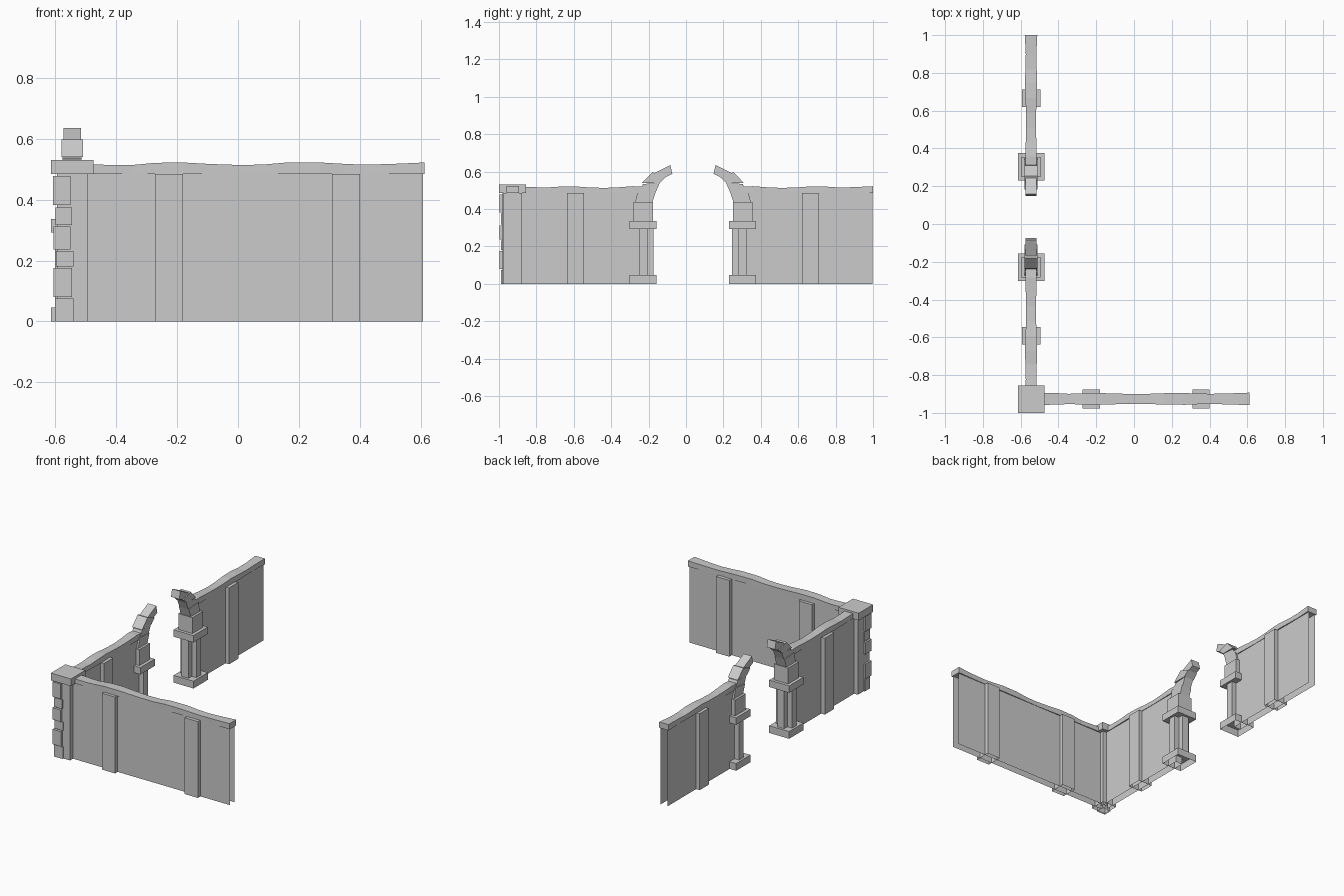
import bpy, bmesh

if "Cube" in bpy.data.objects:
    bpy.data.objects.remove(bpy.data.objects["Cube"])

WX, WY = -0.545, -0.926      # centre lines of the gate wall and front wall
GATE_Y = 0.037               # gate opening is mirrored about this y
WALL_H = 0.485


def mesh_object(name, verts, faces):
    me = bpy.data.meshes.new(name)
    me.from_pydata(verts, [], faces)
    bm = bmesh.new()
    bm.from_mesh(me)
    bmesh.ops.recalc_face_normals(bm, faces=bm.faces)
    bm.to_mesh(me)
    bm.free()
    ob = bpy.data.objects.new(name, me)
    bpy.context.collection.objects.link(ob)
    return ob


def loft(name, rings, caps=(True, True)):
    """Skin four-sided rings into a bar."""
    verts = [v for r in rings for v in r]
    faces = []
    for i in range(len(rings) - 1):
        for k in range(4):
            a, b = 4 * i + k, 4 * i + (k + 1) % 4
            faces.append((a, b, b + 4, a + 4))
    n = len(verts)
    if caps[0]:
        faces.append((3, 2, 1, 0))
    if caps[1]:
        faces.append((n - 4, n - 3, n - 2, n - 1))
    return mesh_object(name, verts, faces)


def box(name, x, y, z):
    """Box from ranges; undersides resting on the ground are left open."""
    x, y = sorted(x), sorted(y)
    rings = [[(x[0], y[0], h), (x[1], y[0], h), (x[1], y[1], h), (x[0], y[1], h)] for h in z]
    return loft(name, rings, (z[0] > 0.001, True))


def wall_panel(name, p, along_x):
    """Thin hollow wall, open below and at the far end."""
    t = 0.024
    if along_x:
        ring = lambda u: [(u, WY - t, 0), (u, WY - t, WALL_H), (u, WY + t, WALL_H), (u, WY + t, 0)]
    else:
        ring = lambda u: [(WX - t, u, 0), (WX - t, u, WALL_H), (WX + t, u, WALL_H), (WX + t, u, 0)]
    ob = loft(name, [ring(u) for u in p], (True, False))
    bm = bmesh.new()
    bm.from_mesh(ob.data)
    low = [f for f in bm.faces if all(v.co.z < 0.001 for v in f.verts)]
    bmesh.ops.delete(bm, geom=low, context='FACES')
    bm.to_mesh(ob.data)
    bm.free()


def coping(name, stations, place):
    """Uneven coping course: stations are (distance, top, half width)."""
    rings = []
    for u, top, w in stations:
        rings.append([place(u, -w, WALL_H), place(u, w, WALL_H), place(u, w, top), place(u, -w, top)])
    loft(name, rings)


# Front wall with pilasters and coping
wall_panel("front_wall", (WX, 0.608), True)
for i, cx in enumerate((-0.227, 0.355)):
    box(f"front_pilaster_{i}", (cx - 0.046, cx + 0.046), (WY - 0.05, WY + 0.05), (0, WALL_H))
coping("front_coping", [
    (-0.50, 0.517, 0.032), (-0.40, 0.513, 0.030), (-0.345, 0.514, 0.027),
    (-0.27, 0.521, 0.030), (-0.18, 0.522, 0.031), (-0.09, 0.517, 0.028),
    (0.0, 0.514, 0.026), (0.08, 0.515, 0.027), (0.16, 0.522, 0.030),
    (0.27, 0.522, 0.031), (0.34, 0.518, 0.028), (0.41, 0.515, 0.027),
    (0.50, 0.517, 0.029), (0.612, 0.522, 0.033)],
    lambda u, w, z: (u, WY + w, z))

# Corner pillar, cap and quoin stones
box("corner_pillar", (-0.595, -0.495), (-0.98, -0.876), (0, WALL_H))
box("corner_cap", (-0.615, -0.474), (-1.0, -0.855), (WALL_H, 0.531))
quoins = [(0, 0.075, 0.602, 0.540), (0.08, 0.175, 0.606, 0.546), (0.18, 0.232, 0.598, 0.540),
          (0.237, 0.312, 0.606, 0.550), (0.317, 0.375, 0.600, 0.545), (0.382, 0.477, 0.607, 0.550)]
for i, (z0, z1, xo, xi) in enumerate(quoins):
    out = -0.996 if i % 2 else -0.988
    box(f"quoin_{i}", (-xo, -xi), (out, -0.935), (z0, z1))

# Arch inner and outer joints as (distance from gate middle, z)
inner = [(0.217, 0.437), (0.198, 0.492), (0.177, 0.540), (0.145, 0.571), (0.110, 0.588)]
outer = [(0.309, 0.437), (0.294, 0.500), (0.272, 0.540), (0.216, 0.597), (0.127, 0.641)]
mids = [0.035, 0.031, 0.035, 0.029]

# Both halves of the gate wall
for s, side in ((1, "back"), (-1, "near")):
    Y = lambda u: GATE_Y + s * u
    yr = lambda c, h: (Y(c - h), Y(c + h))
    xr = lambda h: (WX - h, WX + h)

    wall_panel(f"{side}_gate_wall", (Y(0.27), Y(0.961)), False)
    box(f"{side}_pilaster", xr(0.049), yr(0.628, 0.046), (0, WALL_H))
    coping(f"{side}_coping", [
        (0.25, 0.518, 0.028), (0.32, 0.522, 0.030), (0.40, 0.516, 0.028),
        (0.47, 0.513, 0.026), (0.55, 0.515, 0.027), (0.63, 0.521, 0.029),
        (0.71, 0.520, 0.032), (0.78, 0.515, 0.030), (0.86, 0.517, 0.028),
        (0.963, 0.522, 0.033)],
        lambda u, w, z: (WX + w, Y(u), z))

    # Gate pier: base, cross-shaped shaft, cap and springer block
    c = 0.266
    box(f"{side}_pier_base", xr(0.07), yr(c, 0.072), (0, 0.046))
    box(f"{side}_pier_shaft_a", xr(0.056), yr(c, 0.023), (0.046, 0.292))
    box(f"{side}_pier_shaft_b", xr(0.024), yr(c, 0.056), (0.046, 0.292))
    box(f"{side}_pier_cap", xr(0.07), yr(c, 0.072), (0.292, 0.336))
    box(f"{side}_springer", xr(0.05), yr(c, 0.053), (0.336, 0.437))

    # Broken arch stones
    for i, w in enumerate(mids):
        rings = []
        for k in (i, i + 1):
            (a, az), (b, bz) = inner[k], outer[k]
            g = 0.006 if i % 2 else 0.0
            b, bz = b - g, bz - g
            rings.append([(WX - w, Y(a), az), (WX + w, Y(a), az), (WX + w, Y(b), bz), (WX - w, Y(b), bz)])
        loft(f"{side}_arch_stone_{i}", rings)
